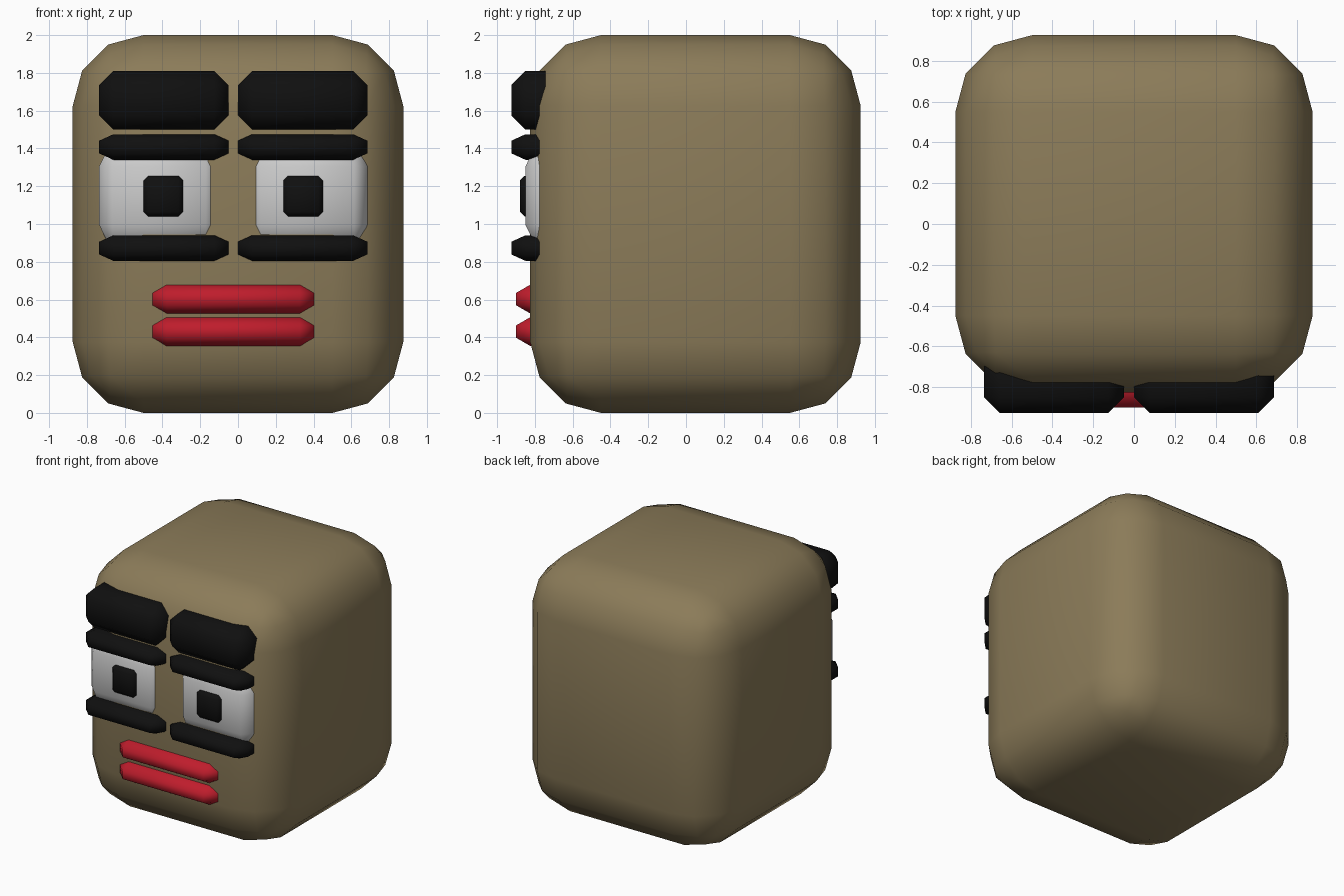
import bpy, bmesh
from math import radians

if "Cube" in bpy.data.objects:
    bpy.data.objects.remove(bpy.data.objects["Cube"])


def material(name, rgb):
    m = bpy.data.materials.new(name)
    m.diffuse_color = (*rgb, 1)
    m.use_nodes = True
    m.node_tree.nodes["Principled BSDF"].inputs["Base Color"].default_value = m.diffuse_color
    return m


SKIN = material("skin", (0.26, 0.20, 0.10))
BLACK = material("black", (0.005, 0.005, 0.005))
RED = material("red", (0.52, 0.012, 0.025))
AXIS = -0.025  # the face is mirrored about this x


def finish(name, bm, mat):
    mesh = bpy.data.meshes.new(name)
    bmesh.ops.recalc_face_normals(bm, faces=bm.faces)
    bm.to_mesh(mesh)
    bm.free()
    obj = bpy.data.objects.new(name, mesh)
    bpy.context.collection.objects.link(obj)
    if mat:
        mesh.materials.append(mat)
    bpy.ops.object.select_all(action='DESELECT')
    obj.select_set(True)
    bpy.context.view_layer.objects.active = obj
    bpy.ops.object.shade_smooth_by_angle(angle=radians(70))
    return obj


def chamfer_box(name, lo, hi, cut, mat, mirror=False):
    """Box from lo to hi with its own chamfer width on each axis."""
    bm = bmesh.new()
    bmesh.ops.create_cube(bm, size=1)
    bmesh.ops.bevel(bm, geom=bm.edges[:], offset=0.25, segments=1,
                    affect='EDGES', profile=0.5)
    for v in bm.verts:
        for i in range(3):
            half = (hi[i] - lo[i]) / 2
            sign = 1 if v.co[i] > 0 else -1
            inner = abs(v.co[i]) < 0.4
            v.co[i] = (lo[i] + hi[i]) / 2 + sign * (half - cut[i] * inner)
        if mirror:
            v.co.x = 2 * AXIS - v.co.x
    return finish(name, bm, mat)


# head: box with broad rounded edges
bm = bmesh.new()
bmesh.ops.create_cube(bm, size=1)
for v in bm.verts:
    v.co = (v.co.x * 1.75, v.co.y * 1.75 + 0.05, v.co.z * 2 + 1)
bmesh.ops.bevel(bm, geom=bm.edges[:], offset=0.375, segments=3,
                affect='EDGES', profile=0.5)
finish("head", bm, SKIN)

# brows, lids, eyes and pupils on both sides
for side, flip in (("left", False), ("right", True)):
    chamfer_box(side + "_brow", (-0.735, -0.925, 1.5), (-0.05, -0.625, 1.81),
                (0.075, 0.075, 0.075), BLACK, flip)
    for part, z in (("upper", 1.34), ("lower", 0.805)):
        chamfer_box(f"{side}_{part}_lid", (-0.735, -0.925, z),
                    (-0.05, -0.625, z + 0.135), (0.075, 0.075, 0.034), BLACK, flip)
    chamfer_box(side + "_eye", (-0.735, -0.85, 0.85), (-0.10, -0.55, 1.45),
                (0.07, 0.072, 0.145), None, flip)
    chamfer_box(side + "_pupil", (-0.5, -0.88, 1.04), (-0.29, -0.78, 1.255),
                (0.025, 0.025, 0.025), BLACK, flip)

# lips
for part, z in (("upper", 0.525), ("lower", 0.353)):
    chamfer_box(part + "_lip", (-0.455, -0.9, z), (0.405, -0.6, z + 0.155),
                (0.078, 0.078, 0.045), RED)
